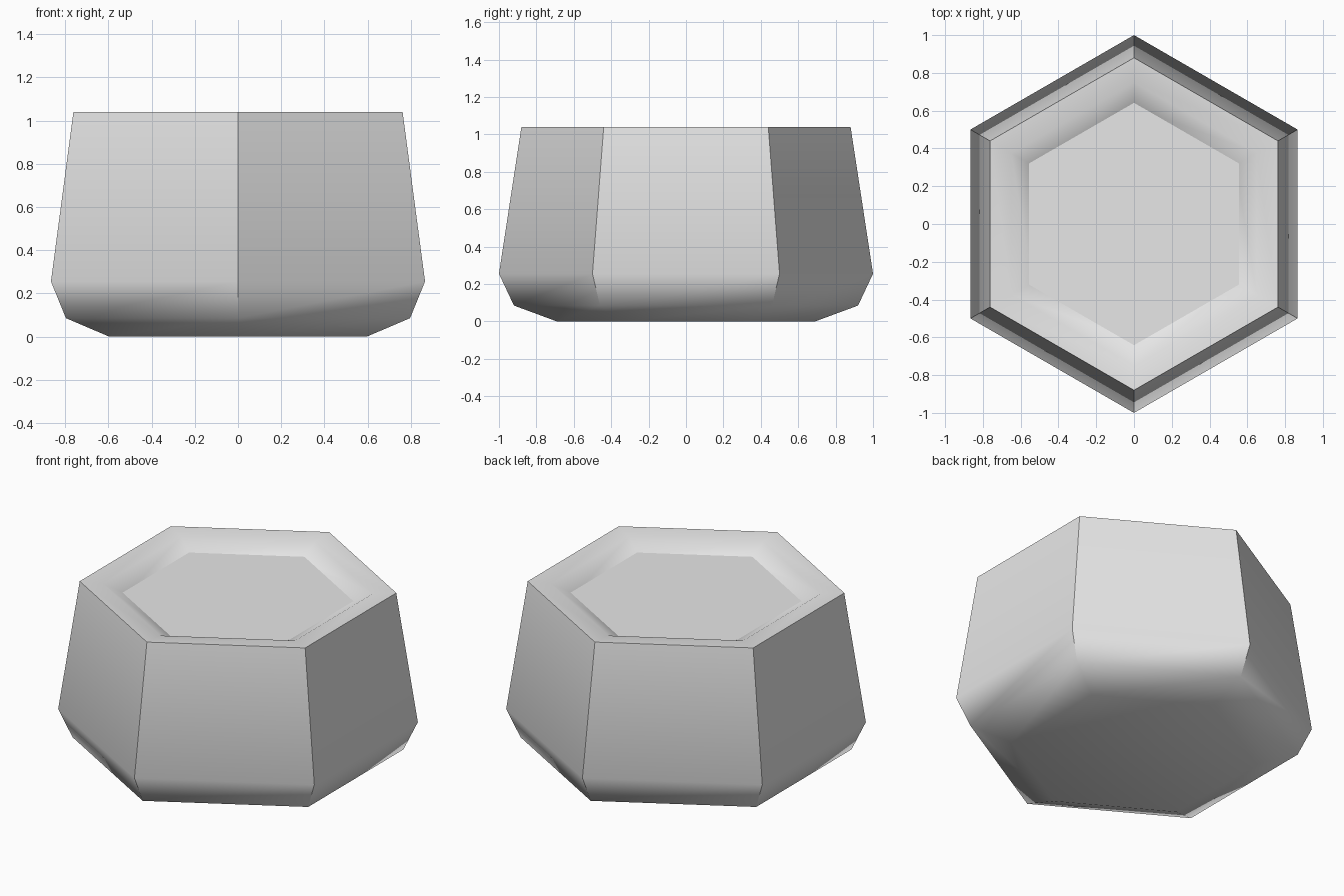
import bpy
import bmesh
from math import radians, cos, sin, tau

SIDES = 6

cube = bpy.data.objects.get("Cube")
if cube:
    bpy.data.objects.remove(cube, do_unlink=True)

grey = bpy.data.materials.new("light grey")
grey.use_nodes = True
grey.diffuse_color = (0.8, 0.8, 0.8, 1)
grey.node_tree.nodes["Principled BSDF"].inputs["Base Color"].default_value = (0.8, 0.8, 0.8, 1)


def ring(bm, radius, z):
    """Hexagon of vertices with a corner pointing along +y."""
    angles = [tau * (i / SIDES + 0.25) for i in range(SIDES)]
    return [bm.verts.new((radius * cos(a), radius * sin(a), z)) for a in angles]


def hex_part(name, profile, closed_bottom=True):
    """Loft hexagonal rings along a (radius, z) profile and cap the ends."""
    bm = bmesh.new()
    rings = [ring(bm, r, z) for r, z in profile]
    for low, high in zip(rings, rings[1:]):
        for i in range(SIDES):
            j = (i + 1) % SIDES
            bm.faces.new((low[i], low[j], high[j], high[i]))
    if closed_bottom:
        bm.faces.new(rings[0][::-1])
    bm.faces.new(rings[-1])
    mesh = bpy.data.meshes.new(name)
    bm.to_mesh(mesh)
    bm.free()
    mesh.materials.append(grey)
    obj = bpy.data.objects.new(name, mesh)
    bpy.context.collection.objects.link(obj)
    return obj


# Pot: chamfered base, tapering walls, broad rim and sloping bowl
pot = hex_part("pot", [
    (0.69, 0), (0.92, 0.085), (1.0, 0.255), (0.88, 1.04),
    (0.75, 1.03), (0.62, 0.97), (0.5, 0.85),
])
bpy.ops.object.select_all(action="DESELECT")
pot.select_set(True)
bpy.context.view_layer.objects.active = pot
bpy.ops.object.shade_smooth_by_angle(angle=radians(50))

# Flat filling that meets the bowl walls
hex_part("filling", [(0.66, 0.98)], closed_bottom=False)
